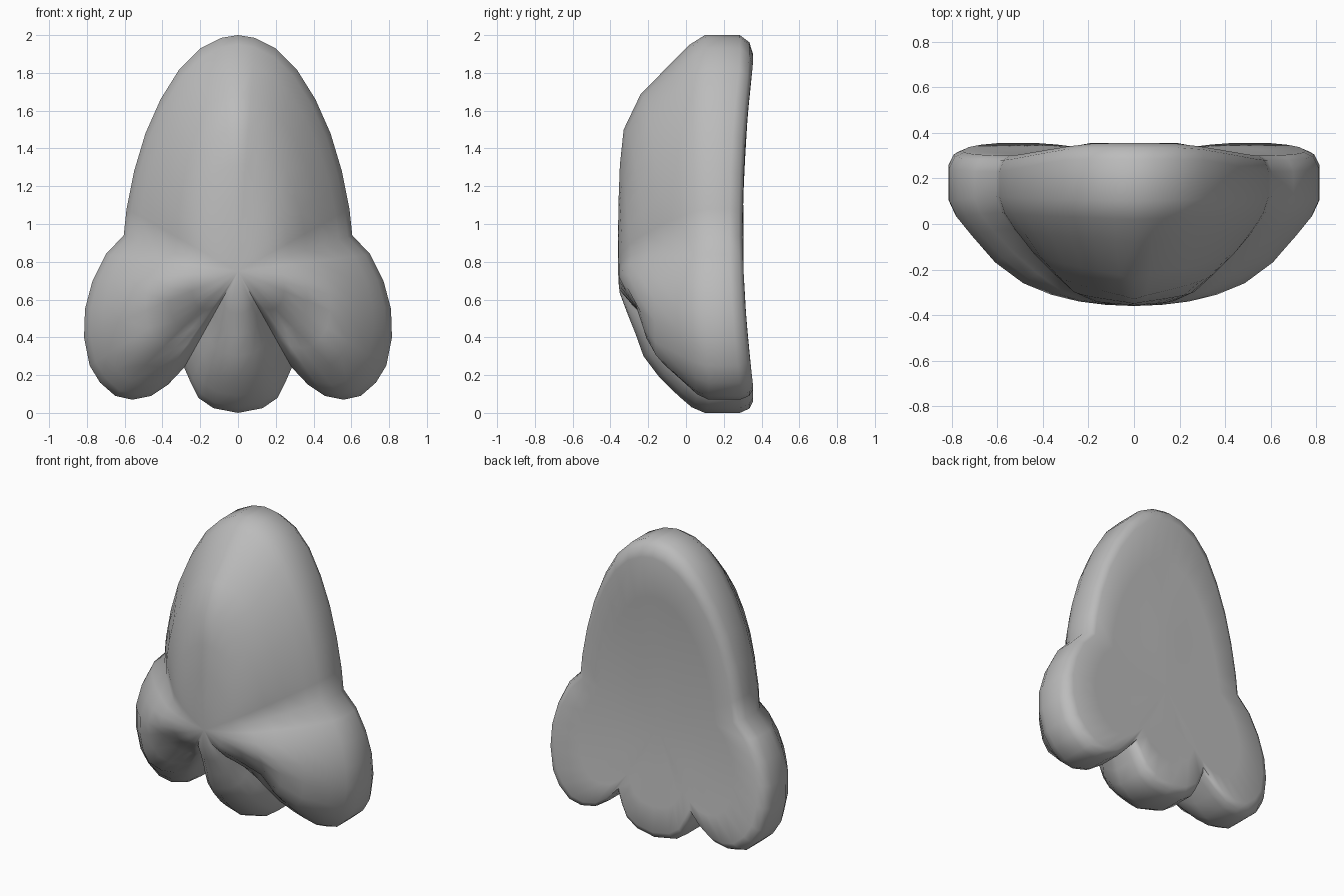
import bpy, bmesh, math

if "Cube" in bpy.data.objects:
    bpy.data.objects.remove(bpy.data.objects["Cube"])

# Half outline from crown to base: crown, shoulder, side lobe, notch, tip lobe
OUTLINE = [(0, 2), (.09, 1.985), (.2, 1.93), (.31, 1.82), (.41, 1.66), (.49, 1.48),
           (.55, 1.28), (.59, 1.08), (.605, .94), (.7, .84), (.77, .7), (.81, .55),
           (.815, .4), (.785, .25), (.73, .16), (.65, .09), (.56, .07), (.46, .09),
           (.37, .15), (.285, .24), (.25, .16), (.21, .08), (.13, .025), (0, 0)]
CENTRE_Z = .75

# Front depth along key spokes (outline index -> depth at each ring)
RINGS = [.15, .3, .45, .6, .75, .88, .96, 1]
SPOKES = {
    0: [-.36, -.357, -.35, -.33, -.24, -.08, .02, .1],        # bridge
    8: [-.355, -.335, -.29, -.2, -.11, -.02, .05, .12],       # flank
    11: [-.355, -.34, -.31, -.26, -.17, -.05, .03, .1],       # side lobe
    14: [-.355, -.27, -.2, -.21, -.16, -.03, .05, .12],       # lobe underside
    16: [-.35, -.25, -.14, -.12, -.07, 0, .06, .12],          # nostril
    19: [-.35, -.3, -.2, -.11, -.05, .03, .1, .15],           # notch
    23: [-.352, -.31, -.265, -.225, -.14, -.04, .03, .1],     # tip lobe
}
BACK_RINGS = [(1, .07), (.97, .02), (.92, 0), (.7, 0), (.35, 0)]   # scale, rim rounding


def front_depth(index, ring):
    keys = sorted(SPOKES)
    for a, b in zip(keys, keys[1:]):
        if a <= index <= b:
            f = (index - a) / (b - a)
            return SPOKES[a][ring] * (1 - f) + SPOKES[b][ring] * f


def back_depth(z):
    return .3 + .055 * min(1, ((z - 1) / .85) ** 2)


# Full loop: right half, then the mirrored left half
loop = [(x, z, i) for i, (x, z) in enumerate(OUTLINE)]
loop += [(-x, z, i) for x, z, i in reversed(loop[1:-1])]

bm = bmesh.new()


def add_ring(scale, depth):
    ring = []
    for x, z, i in loop:
        pz = CENTRE_Z + (z - CENTRE_Z) * scale
        ring.append(bm.verts.new((x * scale, depth(i, pz), pz)))
    return ring


# Rings run from the front centre, over the rim, to the back centre
rings = [add_ring(s, lambda i, z, k=k: front_depth(i, k)) for k, s in enumerate(RINGS)]
rings += [add_ring(s, lambda i, z, d=d: back_depth(z) - d) for s, d in BACK_RINGS]
n = len(loop)
for a, b in zip(rings, rings[1:]):
    for j in range(n):
        bm.faces.new((a[j], a[(j + 1) % n], b[(j + 1) % n], b[j]))
for ring, y in ((rings[0], -.36), (rings[-1], back_depth(CENTRE_Z))):
    hub = bm.verts.new((0, y, CENTRE_Z))
    for j in range(n):
        bm.faces.new((hub, ring[j], ring[(j + 1) % n]))
bmesh.ops.recalc_face_normals(bm, faces=bm.faces)

mesh = bpy.data.meshes.new("nose")
bm.to_mesh(mesh)
bm.free()
nose = bpy.data.objects.new("nose", mesh)
bpy.context.collection.objects.link(nose)

grey = bpy.data.materials.new("plain grey")
grey.diffuse_color = (.5, .5, .5, 1)
grey.use_nodes = True
grey.node_tree.nodes["Principled BSDF"].inputs["Base Color"].default_value = grey.diffuse_color
mesh.materials.append(grey)

# Smooth shading, sharp only at deep creases
bpy.context.view_layer.objects.active = nose
nose.select_set(True)
bpy.ops.object.shade_smooth_by_angle(angle=math.radians(70))
